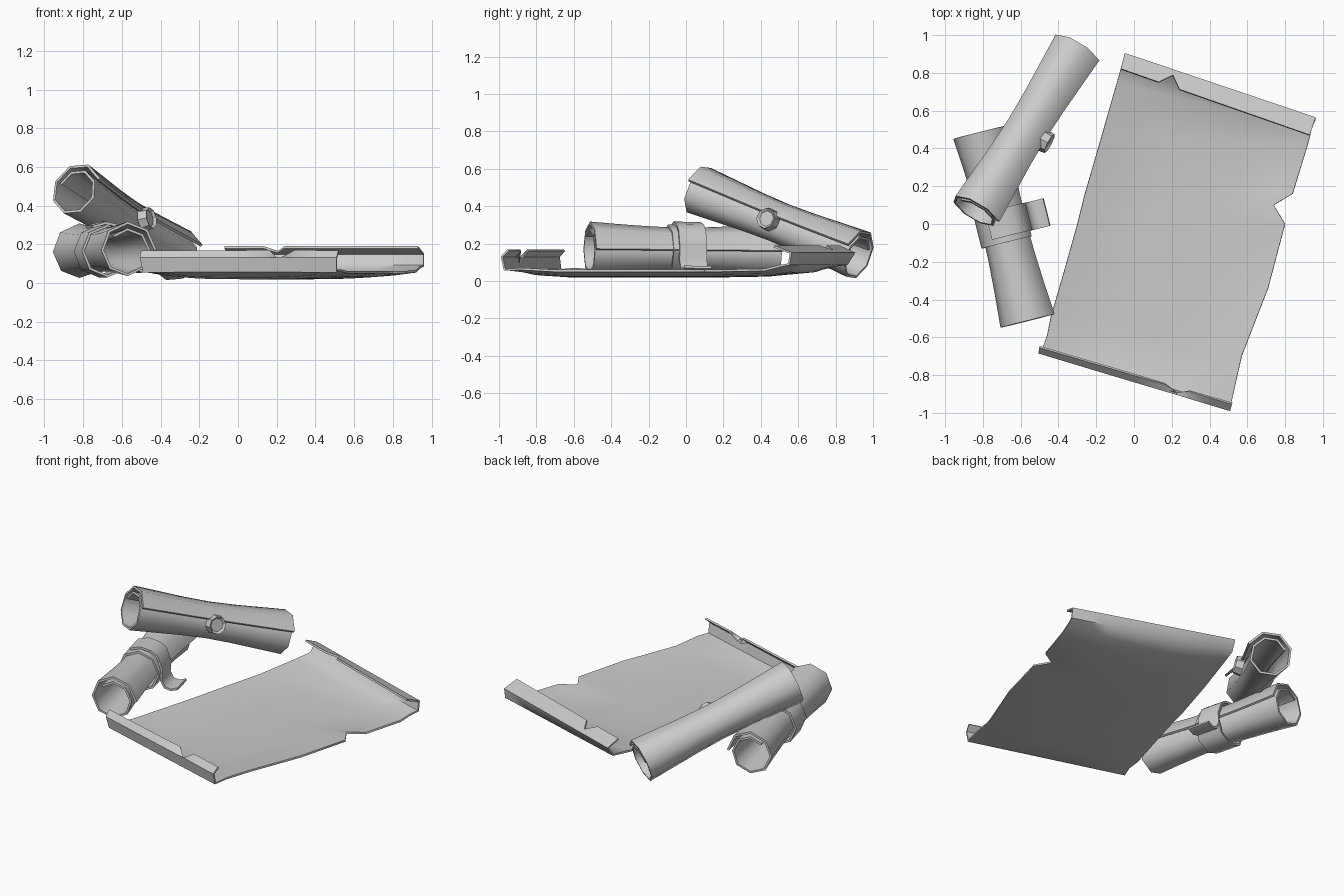
import bpy, bmesh, math
from mathutils import Vector, Matrix

cube = bpy.data.objects.get("Cube")
if cube:
    bpy.data.objects.remove(cube, do_unlink=True)

grey = bpy.data.materials.new("parchment grey")
grey.use_nodes = True
GREY = (0.6, 0.6, 0.6, 1)
grey.diffuse_color = GREY
grey.node_tree.nodes["Principled BSDF"].inputs["Base Color"].default_value = GREY


def finish(name, bm, thickness=0, angle=50):
    """Turn a bmesh into a smooth-shaded object, optionally thickened."""
    bmesh.ops.recalc_face_normals(bm, faces=bm.faces)
    mesh = bpy.data.meshes.new(name)
    bm.to_mesh(mesh)
    bm.free()
    mesh.materials.append(grey)
    ob = bpy.data.objects.new(name, mesh)
    bpy.context.collection.objects.link(ob)
    if thickness:
        mod = ob.modifiers.new("paper thickness", 'SOLIDIFY')
        mod.thickness = thickness
        mod.offset = 0
    bpy.ops.object.select_all(action='DESELECT')
    ob.select_set(True)
    bpy.context.view_layer.objects.active = ob
    if thickness:
        bpy.ops.object.modifier_apply(modifier="paper thickness")
    bpy.ops.object.shade_smooth_by_angle(angle=math.radians(angle))
    return ob


def skin(rows):
    """Bridge equal-length rows of points into a quad grid."""
    bm = bmesh.new()
    grid = [[bm.verts.new(p) for p in row] for row in rows]
    for a, b in zip(grid, grid[1:]):
        for i in range(len(a) - 1):
            bm.faces.new((a[i], a[i + 1], b[i + 1], b[i]))
    return bm


class Axis:
    """Local frame of a scroll: along, sideways (+x) and up."""
    def __init__(self, start, end):
        self.start, self.end = Vector(start), Vector(end)
        self.along = (self.end - self.start).normalized()
        self.side = self.along.cross(Vector((0, 0, 1))).normalized()
        self.up = self.side.cross(self.along)

    def at(self, t, s=0, u=0):
        return self.start.lerp(self.end, t) + self.side * s + self.up * u


def scroll(name, axis, seam, radii):
    """Flared roll of paper: an eight-sided spiral with an overlapping edge."""
    rows = []
    for k, r in enumerate(radii):
        row = []
        for i in range(12):
            a = math.radians(seam + 45 * i)
            rr = r - 0.0035 * i - (0.006 if i > 7 else 0)
            row.append(axis.at(k / (len(radii) - 1), rr * math.cos(a), rr * math.sin(a)))
        rows.append(row)
    return finish(name, skin(rows), 0.014)


def ribbon(name, axis, t, width, path):
    """Strip of given width following a path across the scroll."""
    half = axis.along * width / 2
    rows = [[axis.at(t, s, u) - half, axis.at(t, s, u) + half] for s, u in path]
    return finish(name, skin(rows), 0.014)


# Two rolled scrolls, one leaning on the other
low = Axis((-0.57, -0.515, 0.17), (-0.82, 0.485, 0.16))
high = Axis((-0.84, 0.065, 0.48), (-0.31, 0.92, 0.135))
scroll("lower_scroll", low, 0, [0.148, 0.135, 0.125, 0.12, 0.125, 0.135, 0.148])
scroll("upper_scroll", high, 25, [0.145, 0.135, 0.125, 0.12, 0.125, 0.135, 0.145])

# Band around the lower scroll, with a loose tail
ring = [(0.13 * math.cos(math.radians(45 * i)), 0.13 * math.sin(math.radians(45 * i)))
        for i in range(9)]
ribbon("scroll_band", low, 0.5, 0.17, ring)
ribbon("band_tail", low, 0.52, 0.15,
       [(-0.07, 0.125), (0.0, 0.145), (0.07, 0.13), (0.11, 0.1), (0.14, 0.02),
        (0.135, -0.05), (0.16, -0.095), (0.2, -0.105), (0.245, -0.09)])

# Round seal with a raised rim on the upper scroll
bm = bmesh.new()
bmesh.ops.create_cone(bm, cap_ends=True, segments=8, radius1=0.062, radius2=0.056, depth=0.05)
bm.faces.ensure_lookup_table()
top = max(bm.faces, key=lambda f: f.calc_center_median().z)
bmesh.ops.inset_region(bm, faces=[top], thickness=0.014)
bmesh.ops.translate(bm, verts=top.verts, vec=(0, 0, -0.012))
out = high.side * math.cos(math.radians(12)) + high.up * math.sin(math.radians(12))
turn = out.to_track_quat('Z', 'Y').to_matrix().to_4x4()
bm.transform(Matrix.Translation(high.at(0.5) + out * 0.122) @ turn)
finish("wax_seal", bm, angle=30)

# Open sheet: each row is left x, left y, right x, right y, height
sheet_rows = [
    (-0.50, -0.65, 0.52, -0.95, 0.165), (-0.505, -0.68, 0.51, -0.985, 0.13),
    (-0.49, -0.67, 0.51, -0.97, 0.06), (-0.46, -0.59, 0.53, -0.88, 0.035),
    (-0.44, -0.49, 0.57, -0.70, 0.025), (-0.37, -0.25, 0.71, -0.34, 0.025),
    (-0.30, 0.0, 0.80, 0.0, 0.025), (-0.275, 0.1, 0.74, 0.1, 0.025),
    (-0.26, 0.16, 0.84, 0.16, 0.025), (-0.17, 0.47, 0.92, 0.42, 0.03),
    (-0.09, 0.75, 0.94, 0.50, 0.05), (-0.06, 0.86, 0.96, 0.55, 0.09),
    (-0.05, 0.90, 0.96, 0.56, 0.15), (-0.07, 0.82, 0.93, 0.47, 0.185)]
columns = [0, 0.1, 0.2, 0.26, 0.31, 0.5, 0.65, 0.72, 0.78, 0.9, 1]
rows = []
for j, (lx, ly, rx, ry, z) in enumerate(sheet_rows):
    lip = j < 3 or j > 10
    row = []
    for u in columns:
        rise = 0 if lip else 0.03 * abs(2 * u - 1) ** 3
        row.append(Vector((lx + (rx - lx) * u, ly + (ry - ly) * u, z + rise)))
    rows.append(row)
# Small tears in the two curled lips
rows[0][7] = rows[1][7].lerp(rows[2][7], 0.5)
rows[-1][3] = rows[-2][3].lerp(rows[-1][3], 0.3)
finish("open_sheet", skin(rows), 0.012)
